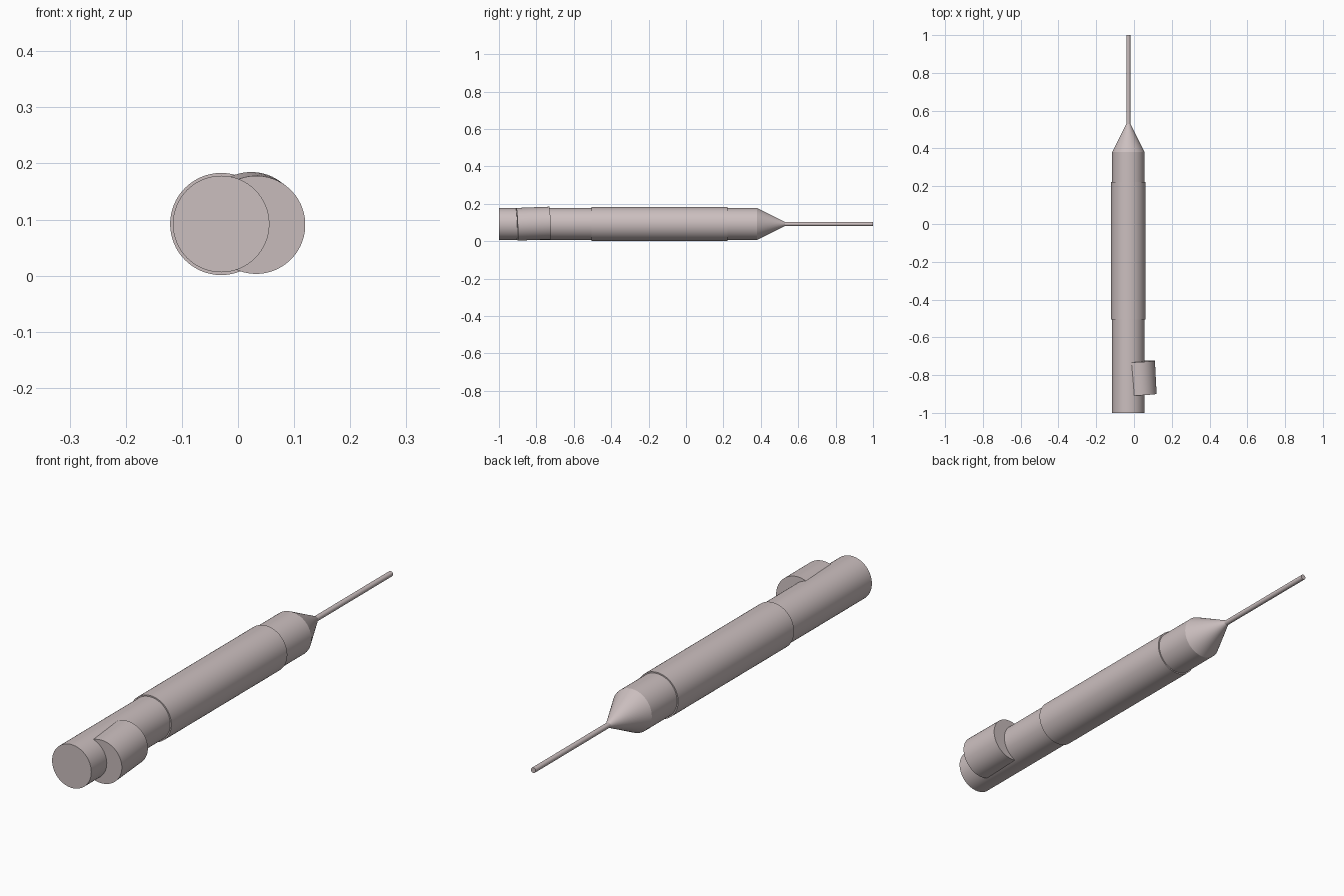
import bpy, bmesh, math
from mathutils import Vector

if "Cube" in bpy.data.objects:
    bpy.data.objects.remove(bpy.data.objects["Cube"])

SEGMENTS = 64
AXIS_X, AXIS_Z = -0.03, 0.092

mat = bpy.data.materials.new("pale rose grey")
mat.diffuse_color = (0.60, 0.52, 0.52, 1.0)
mat.use_nodes = True
mat.node_tree.nodes["Principled BSDF"].inputs["Base Color"].default_value = mat.diffuse_color


def lathe(name, start, direction, profile):
    """Closed solid of revolution; profile = (distance along axis, radius)."""
    rot = Vector((0, 0, 1)).rotation_difference(Vector(direction).normalized())
    bm = bmesh.new()
    rings = []
    for d, r in profile:
        ring = []
        for i in range(SEGMENTS):
            a = 2 * math.pi * i / SEGMENTS
            p = rot @ Vector((r * math.cos(a), r * math.sin(a), d))
            ring.append(bm.verts.new(p + Vector(start)))
        rings.append(ring)
    for lo, hi in zip(rings, rings[1:]):
        for i in range(SEGMENTS):
            j = (i + 1) % SEGMENTS
            bm.faces.new((lo[i], lo[j], hi[j], hi[i]))
    bm.faces.new(rings[0][::-1])
    bm.faces.new(rings[-1])
    bmesh.ops.recalc_face_normals(bm, faces=bm.faces)
    mesh = bpy.data.meshes.new(name)
    bm.to_mesh(mesh)
    bm.free()
    mesh.materials.append(mat)
    obj = bpy.data.objects.new(name, mesh)
    bpy.context.collection.objects.link(obj)
    bpy.ops.object.select_all(action='DESELECT')
    obj.select_set(True)
    bpy.context.view_layer.objects.active = obj
    bpy.ops.object.shade_smooth_by_angle(angle=math.radians(20))
    return obj


def main_part(name, y0, profile):
    """Part turned around the long main axis, profile given in world y."""
    return lathe(name, (AXIS_X, 0, AXIS_Z), (0, 1, 0), profile)


# Long barrel with tapered nose
main_part("barrel", 0, [(-1.0, 0.086), (0.38, 0.086), (0.53, 0.0105)])
# Slightly thicker sleeve around the middle
main_part("sleeve", 0, [(-0.505, 0.091), (0.222, 0.091)])
# Thin rod out of the nose
main_part("needle", 0, [(0.50, 0.0105), (1.0, 0.0105)])

# Slightly tilted short cylinder sunk into the side of the barrel
front = Vector((0.0325, -0.904, 0.0905))
back = Vector((0.0235, -0.728, 0.0972))
lathe("side_knob", front, back - front, [(0, 0.0875), ((back - front).length, 0.0875)])
